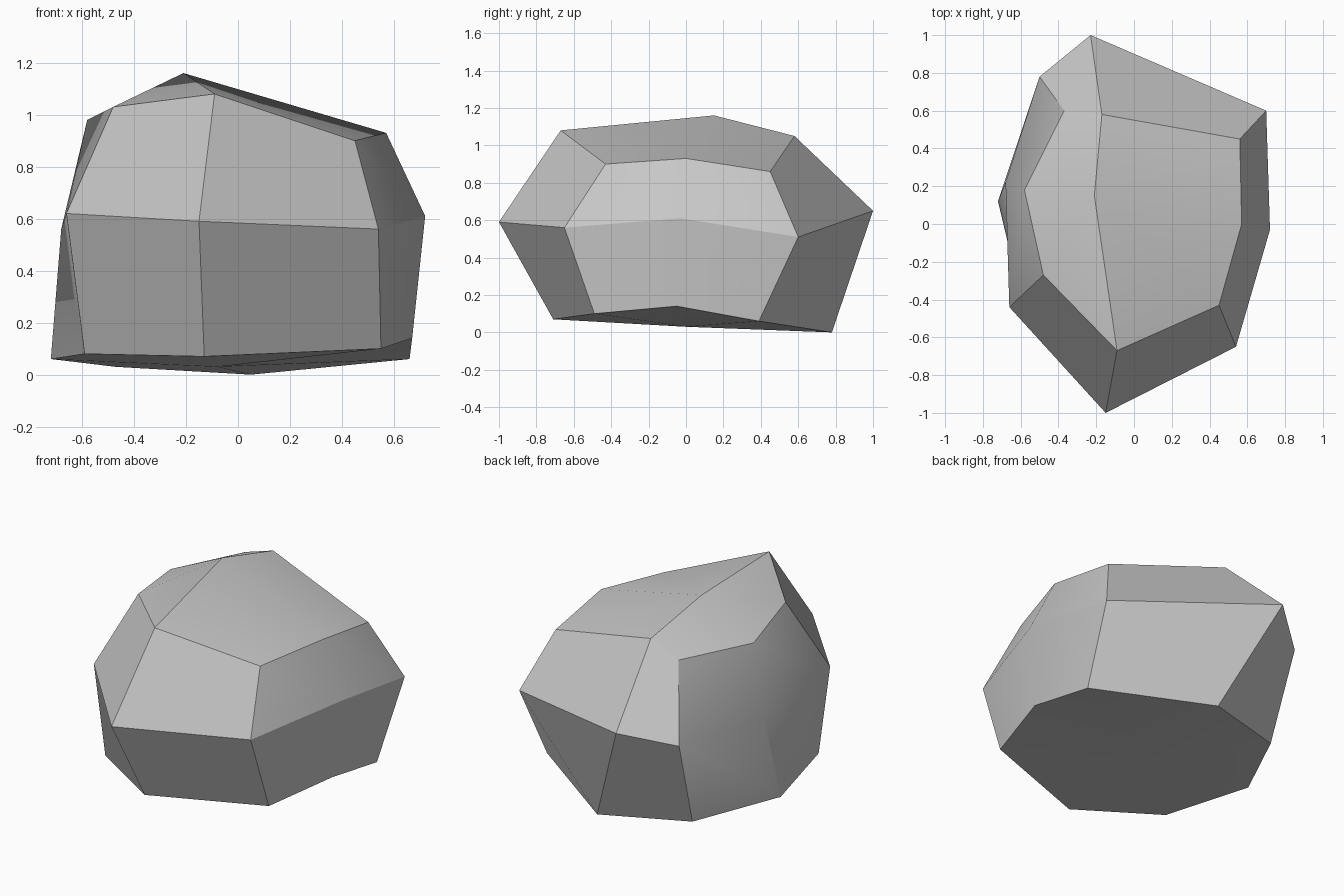
import bpy
import bmesh
import math

# Remove the default cube if present
default_cube = bpy.data.objects.get("Cube")
if default_cube:
    bpy.data.objects.remove(default_cube, do_unlink=True)


def make_material(name, color):
    """Create one flat matte colour."""
    material = bpy.data.materials.new(name)
    material.use_nodes = True
    material.diffuse_color = color
    shader = material.node_tree.nodes["Principled BSDF"]
    shader.inputs["Base Color"].default_value = color
    shader.inputs["Roughness"].default_value = 1
    return material


# Irregular eight-sided rings, counter-clockwise from the front tip
base_ring = [(-.13, -.71, .07), (.55, -.49, .1), (.67, -.05, .14), (.66, .39, .06),
             (.05, .78, 0), (-.47, .61, .03), (-.72, .12, .06), (-.59, -.43, .08)]
waist_ring = [(-.15, -1, .59), (.54, -.65, .56), (.72, -.03, .61), (.7, .6, .51),
              (-.23, 1, .65), (-.5, .78, .56), (-.68, .22, .56), (-.66, -.44, .62)]
shoulder_ring = [(-.09, -.67, 1.08), (.45, -.43, .9), (.57, 0, .93), (.56, .45, .86),
                 (-.17, .58, 1.05), (-.37, .6, .98), (-.58, .18, .98), (-.48, -.27, 1.03)]
peak_point = (-.21, .15, 1.16)
underside_point = (-.08, 0, .03)


def add_ring(mesh_builder, points):
    return [mesh_builder.verts.new(point) for point in points]


def bridge(mesh_builder, lower, upper):
    """Join two rings with quads that fold from upper left to lower right."""
    count = len(lower)
    for i in range(count):
        j = (i + 1) % count
        mesh_builder.faces.new((lower[j], upper[j], upper[i], lower[i]))


def cap(mesh_builder, ring, point):
    """Close a ring with four quads that meet at a centre point."""
    centre = mesh_builder.verts.new(point)
    count = len(ring)
    for i in range(0, count, 2):
        mesh_builder.faces.new((centre, ring[i], ring[i + 1], ring[(i + 2) % count]))


# Boulder: two bands of facets with a peaked top and a shallow underside
builder = bmesh.new()
rings = [add_ring(builder, points) for points in (base_ring, waist_ring, shoulder_ring)]
for lower_ring, upper_ring in zip(rings, rings[1:]):
    bridge(builder, lower_ring, upper_ring)
cap(builder, rings[-1], peak_point)
cap(builder, rings[0], underside_point)
bmesh.ops.recalc_face_normals(builder, faces=builder.faces)

mesh = bpy.data.meshes.new("boulder")
builder.to_mesh(mesh)
builder.free()
mesh.materials.append(make_material("stone grey", (.57, .57, .57, 1)))

boulder = bpy.data.objects.new("boulder", mesh)
bpy.context.collection.objects.link(boulder)

# Soft shading on shallow bends, crisp edges on strong ones
bpy.ops.object.select_all(action="DESELECT")
boulder.select_set(True)
bpy.context.view_layer.objects.active = boulder
bpy.ops.object.shade_smooth_by_angle(angle=math.radians(25))
